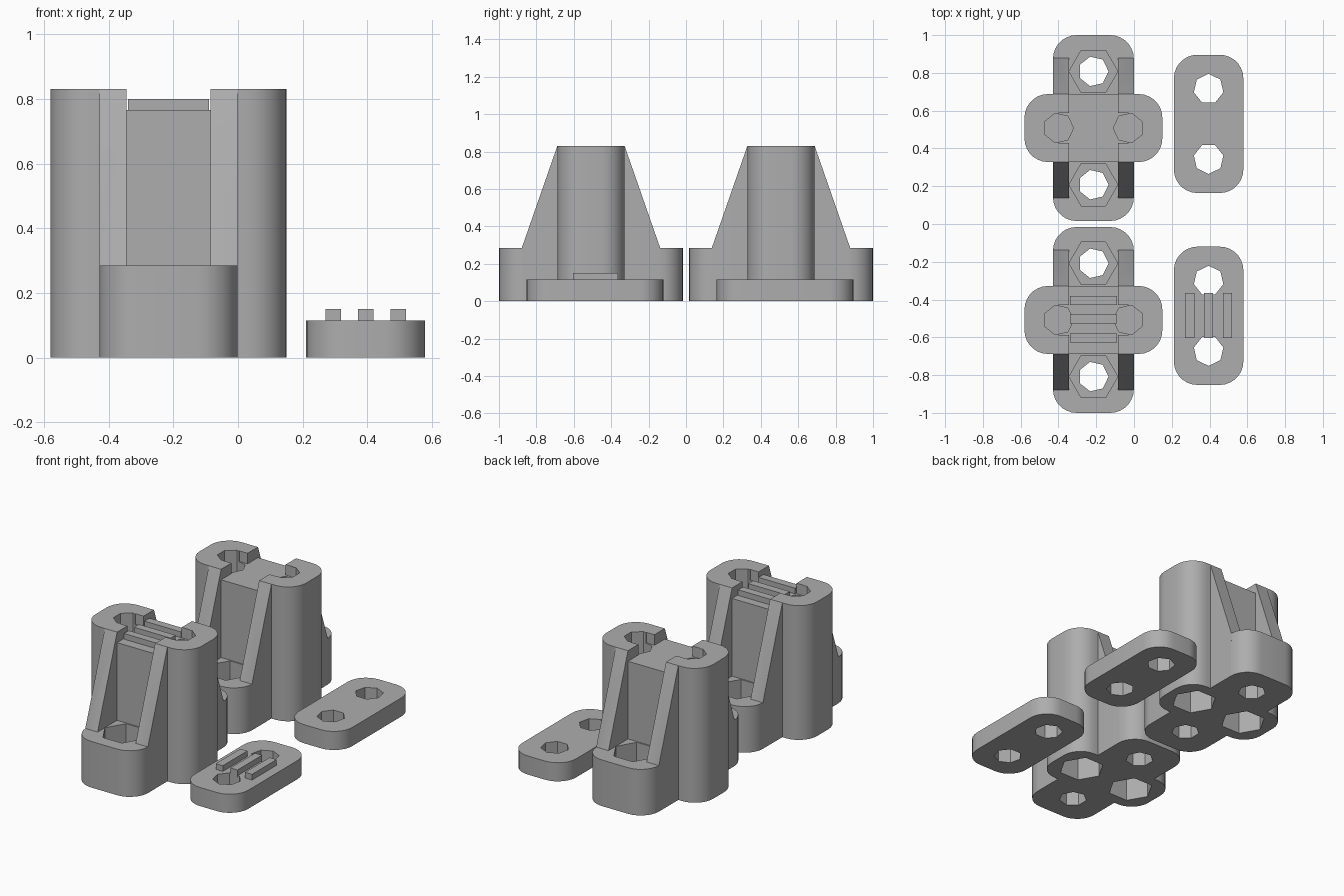
import bpy, bmesh, math

cube = bpy.data.objects.get("Cube")
if cube:
    bpy.data.objects.remove(cube, do_unlink=True)

grey = bpy.data.materials.new("plain_grey")
grey.use_nodes = True
COLOUR = (0.42, 0.42, 0.42, 1)
grey.diffuse_color = COLOUR
grey.node_tree.nodes["Principled BSDF"].inputs["Base Color"].default_value = COLOUR


def prism(name, outline, low, high, axis="z"):
    """Extrude a 2D outline along z, or a (y, z) outline along x."""
    bm = bmesh.new()
    place = (lambda a, b: (a, b, low)) if axis == "z" else (lambda a, b: (low, a, b))
    step = (0, 0, high - low) if axis == "z" else (high - low, 0, 0)
    face = bm.faces.new([bm.verts.new(place(a, b)) for a, b in outline])
    out = bmesh.ops.extrude_face_region(bm, geom=[face])
    bmesh.ops.translate(bm, vec=step, verts=[v for v in out["geom"] if isinstance(v, bmesh.types.BMVert)])
    bmesh.ops.recalc_face_normals(bm, faces=bm.faces)
    mesh = bpy.data.meshes.new(name)
    bm.to_mesh(mesh)
    bm.free()
    mesh.materials.append(grey)
    obj = bpy.data.objects.new(name, mesh)
    bpy.context.collection.objects.link(obj)
    return obj


def rounded(cx, cy, hx, hy, r=0.125, steps=7):
    pts = []
    for q, (sx, sy) in enumerate([(1, 1), (-1, 1), (-1, -1), (1, -1)]):
        for i in range(steps + 1):
            a = (q + i / steps) * math.pi / 2
            pts.append((cx + sx * (hx - r) + r * math.cos(a), cy + sy * (hy - r) + r * math.sin(a)))
    return pts


def rect(cx, cy, hx, hy):
    return [(cx - hx, cy - hy), (cx + hx, cy - hy), (cx + hx, cy + hy), (cx - hx, cy + hy)]


def polygon(cx, cy, r, sides, turn=0):
    return [(cx + r * math.cos(turn + i * math.tau / sides),
             cy + r * math.sin(turn + i * math.tau / sides)) for i in range(sides)]


def combine(body, tool, operation):
    mod = body.modifiers.new("combine", "BOOLEAN")
    mod.operation, mod.object, mod.solver = operation, tool, "EXACT"
    bpy.context.view_layer.objects.active = body
    bpy.ops.object.modifier_apply(modifier=mod.name)
    bpy.data.objects.remove(tool, do_unlink=True)


def smooth(obj):
    bpy.ops.object.select_all(action="DESELECT")
    obj.select_set(True)
    bpy.context.view_layer.objects.active = obj
    bpy.ops.object.shade_smooth_by_angle(angle=math.radians(25))


HOLE, NUT = 0.08, 0.13
BASE_H, TOWER_H, SEAT = 0.285, 0.83, 0.765
TX, PX, PLATE_H = -0.215, 0.395, 0.115


def tower(name, cy):
    body = prism(name, rounded(TX, cy, 0.365, 0.18), 0, TOWER_H)
    combine(body, prism("foot", rounded(TX, cy, 0.214, 0.492), 0, BASE_H), "UNION")
    # sloping ribs on both sides of the column
    rib = [(cy - 0.37, BASE_H - 0.05), (cy + 0.37, BASE_H - 0.05), (cy + 0.37, BASE_H),
           (cy + 0.18, TOWER_H), (cy - 0.18, TOWER_H), (cy - 0.37, BASE_H)]
    for x in (TX - 0.214, TX + 0.13):
        combine(body, prism("rib", rib, x, x + 0.084, "x"), "UNION")
    # cable seat across the top, with a longer slot towards the screw holes
    cuts = [(rect(TX, cy, 0.13, 0.3), SEAT, 1), (rect(TX, cy, 0.185, 0.079), SEAT, 1)]
    for s in (-1, 1):
        # clamp screws: hole from above, nut pocket from below
        x = TX + s * 0.185
        cuts.append((polygon(x, cy, HOLE, 7, 0 if s < 0 else math.pi), 0.22, 1))
        cuts.append((polygon(x, cy, NUT, 6), -0.1, 0.21))
        # mounting screws: through hole with nut pocket on the foot
        y = cy + s * 0.3
        cuts.append((polygon(TX, y, HOLE, 7), -0.1, 0.2))
        cuts.append((polygon(TX, y, NUT - 0.001, 6), PLATE_H, BASE_H + 0.1))
    for outline, low, high in cuts:
        combine(body, prism("cutter", outline, low, high), "DIFFERENCE")
    smooth(body)


def clamp_plate(name, cy):
    plate = prism(name, rounded(PX, cy, 0.184, 0.366), 0, PLATE_H)
    for s in (-1, 1):
        hole = polygon(PX, cy + s * 0.185, HOLE, 7, s * math.pi / 2)
        combine(plate, prism("cutter", hole, -0.1, 0.3), "DIFFERENCE")
    smooth(plate)


# front and rear pairs
for label, ty, py in (("front", -0.508, -0.486), ("rear", 0.508, 0.53)):
    tower(label + "_tower", ty)
    clamp_plate(label + "_clamp_plate", py)

# gripping ridges on the front tower seat and its plate
for i in (-1, 0, 1):
    prism("seat_ridge", rect(TX, -0.504 + i * 0.1, 0.125, 0.024), SEAT - 0.01, 0.80)
    prism("plate_ridge", rect(PX + i * 0.1, -0.484, 0.024, 0.12), PLATE_H - 0.01, 0.15)
